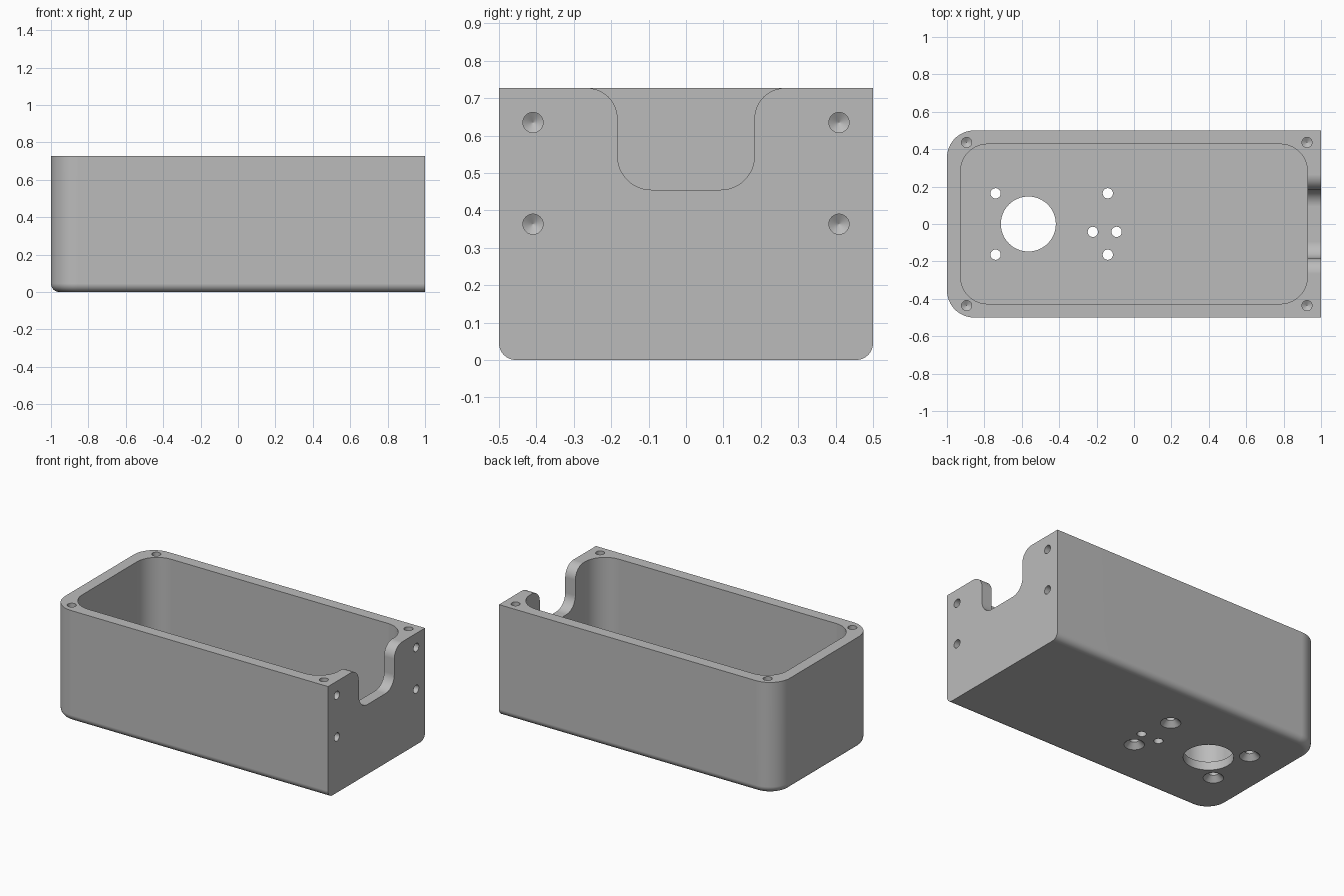
import bpy, bmesh
from math import sin, cos, pi, radians
from mathutils import Matrix, Vector

HEIGHT, FLOOR, WALL, CORNER, FILLET = 0.727, 0.055, 0.073, 0.145, 0.045

cube = bpy.data.objects.get("Cube")
if cube:
    bpy.data.objects.remove(cube, do_unlink=True)

grey = bpy.data.materials.new("plain grey")
grey.use_nodes = True
grey.diffuse_color = (0.5, 0.5, 0.5, 1)
grey.node_tree.nodes["Principled BSDF"].inputs["Base Color"].default_value = (0.5, 0.5, 0.5, 1)


def loft(name, rings):
    """Skin a stack of equal-length rings and cap both ends."""
    bm = bmesh.new()
    loops = [[bm.verts.new(p) for p in ring] for ring in rings]
    for a, b in zip(loops, loops[1:]):
        for i in range(len(a)):
            j = (i + 1) % len(a)
            bm.faces.new((a[i], a[j], b[j], b[i]))
    bm.faces.new(loops[0])
    bm.faces.new(loops[-1])
    bmesh.ops.recalc_face_normals(bm, faces=bm.faces)
    mesh = bpy.data.meshes.new(name)
    bm.to_mesh(mesh)
    bm.free()
    mesh.materials.append(grey)
    obj = bpy.data.objects.new(name, mesh)
    bpy.context.collection.objects.link(obj)
    return obj


def arc(cx, cy, r, start, end, n=12):
    if r == 0:
        return [(cx, cy)]
    angles = [radians(start + (end - start) * i / n) for i in range(n + 1)]
    return [(cx + r * cos(a), cy + r * sin(a)) for a in angles]


def outline(x0, x1, y, r_left, r_right, z):
    """Rectangle with separate corner radii at its two ends."""
    pts = (arc(x1 - r_right, y - r_right, r_right, 0, 90)
           + arc(x0 + r_left, y - r_left, r_left, 90, 180)
           + arc(x0 + r_left, r_left - y, r_left, 180, 270)
           + arc(x1 - r_right, r_right - y, r_right, 270, 360))
    return [(px, py, z) for px, py in pts]


def drill(origin, profile, direction=(0, 0, 1), sides=32):
    """Round cutter from (radius, distance) pairs along a direction."""
    turn = Vector((0, 0, 1)).rotation_difference(Vector(direction)).to_matrix().to_4x4()
    place = Matrix.Translation(origin) @ turn
    rings = [[place @ Vector((r * cos(2 * pi * i / sides), r * sin(2 * pi * i / sides), h))
              for i in range(sides)] for r, h in profile]
    return loft("hole_cutter", rings)


# Outer body: rounded at the left-hand end, square at the open end, filleted underneath
rings = []
for k in range(9):
    a = pi / 2 * k / 8
    d = FILLET * (1 - sin(a))
    rings.append(outline(-1 + d, 1, 0.5 - d, CORNER - d, 0, FILLET * (1 - cos(a))))
rings.append(outline(-1, 1, 0.5, CORNER, 0, HEIGHT))
box = loft("enclosure_box", rings)

# Cavity with four rounded corners
cutters = [loft("cavity_cutter", [outline(WALL - 1, 1 - WALL, 0.5 - WALL, CORNER, CORNER, z)
                                  for z in (FLOOR, HEIGHT + 0.1)])]

# Flared notch in the end wall
half, low, r_in, r_out = 0.183, 0.455, 0.09, 0.082
side = (arc(half - r_in, low + r_in, r_in, -90, 0)
        + arc(half + r_out, HEIGHT - r_out, r_out, 180, 90)
        + [(half + r_out, HEIGHT + 0.1)])
notch = side + [(-y, z) for y, z in reversed(side)]
cutters.append(loft("notch_cutter", [[(x, y, z) for y, z in notch] for x in (0.87, 1.1)]))

# Blind screw holes in the rim and the end wall
blind = [(0.027, -0.03), (0.027, 0.045), (0.001, 0.061)]
for s in (-1, 1):
    for x in (-0.895, 0.925):
        cutters.append(drill((x, s * 0.436, HEIGHT), blind, (0, 0, -1)))
    for z in (0.363, 0.635):
        cutters.append(drill((1, s * 0.409, z), blind, (-1, 0, 0)))

# Countersunk screw holes in the floor
sink = [(0.07, -0.01), (0.0275, 0.0325), (0.0275, 0.1)]
for x in (-0.74, -0.14):
    for s in (-1, 1):
        cutters.append(drill((x, s * 0.164, 0), sink))

# Plain floor holes: one large opening and two small ones
for x, y, r, sides in ((-0.565, 0, 0.147, 64), (-0.22, -0.042, 0.0275, 32),
                       (-0.093, -0.042, 0.0275, 32)):
    cutters.append(drill((x, y, 0), [(r, -0.1), (r, 0.12)], sides=sides))

# Cut everything, bake the result and drop the cutters
for c in cutters:
    c.hide_render = True
    mod = box.modifiers.new("cut", 'BOOLEAN')
    mod.operation, mod.solver, mod.object = 'DIFFERENCE', 'EXACT', c
bpy.context.view_layer.update()
graph = bpy.context.evaluated_depsgraph_get()
baked = bpy.data.meshes.new_from_object(box.evaluated_get(graph))
box.modifiers.clear()
box.data = baked
for c in cutters:
    bpy.data.objects.remove(c, do_unlink=True)

# Smooth the rounds while keeping the edges crisp
for o in bpy.context.selected_objects:
    o.select_set(False)
box.select_set(True)
bpy.context.view_layer.objects.active = box
bpy.ops.object.shade_smooth_by_angle(angle=radians(25))
weighted = box.modifiers.new("even_normals", 'WEIGHTED_NORMAL')
weighted.keep_sharp = True
